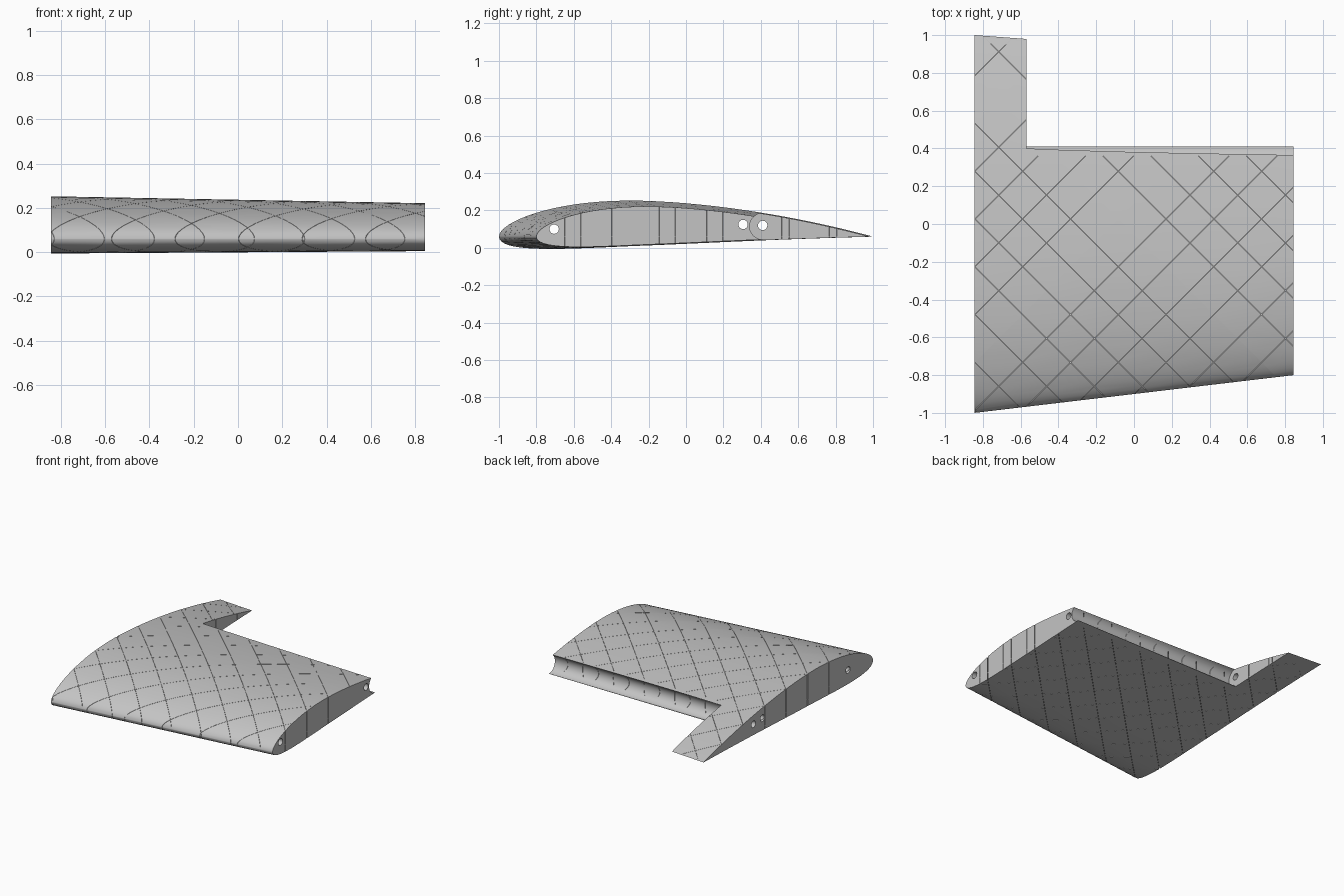
import bpy
import bmesh
import math
from mathutils import Matrix, Vector

if "Cube" in bpy.data.objects:
    bpy.data.objects.remove(bpy.data.objects["Cube"], do_unlink=True)

HALF_SPAN = 0.845
STRIP_X = -0.57       # inner end of the control surface bay
HINGE = (0.41, 0.115)  # y, z of the hinge axis
CHORD_Z = 0.06
SLIT = 0.0016
PITCH = 0.253


def airfoil(front, rear, n=40, thick=0.123, camber=0.036, peak=0.4):
    """Closed cambered section, from the rear over the top and back below."""
    def point(i, side):
        t = (1 - math.cos(math.pi * i / n)) / 2
        half = 5 * thick * (0.2969 * math.sqrt(t) - 0.126 * t - 0.3516 * t**2
                            + 0.2843 * t**3 - 0.1036 * t**4)
        span = peak if t < peak else 1 - peak
        mean = camber * (1 - ((t - peak) / span) ** 2)
        chord = rear - front
        return front + t * chord, CHORD_Z + (mean + side * half) * chord
    return ([point(i, 1) for i in range(n, -1, -1)]
            + [point(i, -1) for i in range(1, n)])


def arc(centre, radius, start, end, n):
    angles = [math.radians(start + (end - start) * i / n) for i in range(n + 1)]
    return [(centre[0] + radius * math.cos(a), centre[1] + radius * math.sin(a))
            for a in angles]


def finish(name, bm):
    bmesh.ops.recalc_face_normals(bm, faces=bm.faces)
    mesh = bpy.data.meshes.new(name)
    bm.to_mesh(mesh)
    bm.free()
    obj = bpy.data.objects.new(name, mesh)
    bpy.context.collection.objects.link(obj)
    return obj


def loft(name, profile, x0, x1, end_profile=None):
    """Skin between two y-z profiles along x."""
    bm = bmesh.new()
    a = [bm.verts.new((x0, y, z)) for y, z in profile]
    b = [bm.verts.new((x1, y, z)) for y, z in end_profile or profile]
    for i in range(len(a)):
        j = (i + 1) % len(a)
        bm.faces.new((a[i], a[j], b[j], b[i]))
    bm.faces.new(a)
    bm.faces.new(b)
    return finish(name, bm)


def slit_cutter(name, slope, segments):
    """Thin upright slabs, split at the chord line so a web joins the cells."""
    bm = bmesh.new()
    turn = Matrix.Rotation(slope * math.pi / 4, 4, 'Z')
    for offset, x0, x1 in segments:
        xm = (x0 + x1) / 2
        for low, high in ((-0.1, CHORD_Z - 0.002), (CHORD_Z + 0.002, 0.4)):
            size = Matrix.Diagonal(((x1 - x0) * math.sqrt(2), SLIT, high - low, 1))
            place = Matrix.Translation(Vector((xm, slope * xm + offset, (low + high) / 2)))
            bmesh.ops.create_cube(bm, size=1, matrix=place @ turn @ size)
    return finish(name, bm)


def cut(target, cutter):
    cutter.hide_render = True
    mod = target.modifiers.new("cut", 'BOOLEAN')
    mod.operation = 'DIFFERENCE'
    mod.solver = 'EXACT'
    mod.object = cutter
    bpy.context.view_layer.objects.active = target
    bpy.ops.object.modifier_apply(modifier=mod.name)
    bpy.data.objects.remove(cutter, do_unlink=True)


# Tapered wing panel
wing = loft("wing_panel", airfoil(-1, 1), -HALF_SPAN, HALF_SPAN, airfoil(-0.8, 0.875))

# Bay behind the hinge line with a rounded front wall
bay = ([(1.1, -0.2), (1.1, 0.4), (HINGE[0], 0.4)]
       + arc(HINGE, 0.07, 90, 270, 24) + [(HINGE[0], -0.2)])
cut(wing, loft("bay_cutter", bay, STRIP_X, 1))

# Diagonal slits in both directions, stopping short of the hinge line
rising, falling = [], []
for k in range(-7, 8):
    c = 0.11 + PITCH * k
    end = max(STRIP_X + 0.01, min(0.9, 0.36 - c))
    rising.append((c, -0.9, end))
    s = -0.31 + PITCH * k
    start = s - 0.36
    if start < STRIP_X:
        falling.append((s, -0.9, 0.9))
    else:
        falling.append((s, -0.9, STRIP_X + 0.01))
        if start < HALF_SPAN:
            falling.append((s, start, 0.9))
cut(wing, slit_cutter("rising_slits", 1, rising))
cut(wing, slit_cutter("falling_slits", -1, falling))

# Spar and hinge rod holes along the span
for centre in ((-0.705, 0.1), (0.305, 0.125), (0.41, 0.12)):
    cut(wing, loft("rod_cutter", arc(centre, 0.025, 0, 345, 23), -1, 1))

# Plain grey finish
grey = bpy.data.materials.new("light_grey")
grey.use_nodes = True
colour = (0.55, 0.55, 0.55, 1)
grey.diffuse_color = colour
grey.node_tree.nodes["Principled BSDF"].inputs["Base Color"].default_value = colour
wing.data.materials.clear()
wing.data.materials.append(grey)

bpy.ops.object.select_all(action='DESELECT')
wing.select_set(True)
bpy.context.view_layer.objects.active = wing
bpy.ops.object.shade_smooth_by_angle(angle=math.radians(30))
